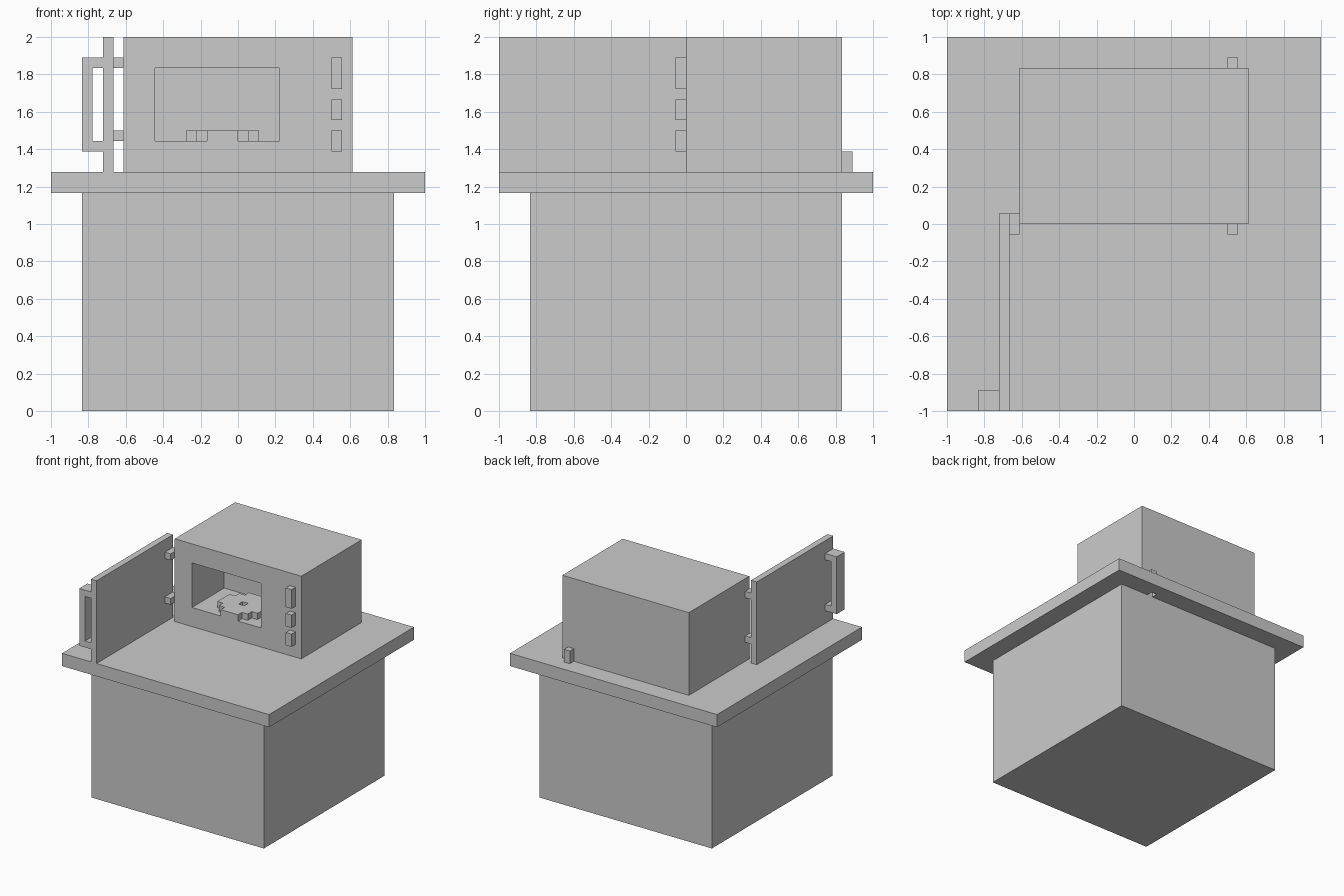
import bpy, bmesh

if "Cube" in bpy.data.objects:
    bpy.data.objects.remove(bpy.data.objects["Cube"])

U = 1 / 18  # size of one grid cell


def mesh_object(name, bm):
    bmesh.ops.recalc_face_normals(bm, faces=bm.faces)
    mesh = bpy.data.meshes.new(name)
    bm.to_mesh(mesh)
    bm.free()
    obj = bpy.data.objects.new(name, mesh)
    bpy.context.scene.collection.objects.link(obj)
    return obj


def box(name, x, y, z):
    """Box from (min, max) ranges in grid cells."""
    bm = bmesh.new()
    bmesh.ops.create_cube(bm, size=1)
    for v in bm.verts:
        for i, (lo, hi) in enumerate((x, y, z)):
            v.co[i] = (lo if v.co[i] < 0 else hi) * U
    return mesh_object(name, bm)


def prism(name, outline, z0, z1):
    """Extrude an xy outline upward."""
    bm = bmesh.new()
    face = bm.faces.new([bm.verts.new((x * U, y * U, z0 * U)) for x, y in outline])
    ext = bmesh.ops.extrude_face_region(bm, geom=[face])
    for v in ext["geom"]:
        if isinstance(v, bmesh.types.BMVert):
            v.co.z = z1 * U
    return mesh_object(name, bm)


def cut(obj, x, y, z):
    """Subtract a box and bake the result."""
    cutter = box("cutter", x, y, z)
    cutter.hide_render = True
    mod = obj.modifiers.new("cut", "BOOLEAN")
    mod.operation, mod.solver, mod.object = "DIFFERENCE", "EXACT", cutter
    dg = bpy.context.evaluated_depsgraph_get()
    baked = bpy.data.meshes.new_from_object(obj.evaluated_get(dg))
    obj.modifiers.clear()
    obj.data = baked
    bpy.data.objects.remove(cutter)


# Cabinet and countertop, with a cable hole at the back
box("cabinet", (-15, 15), (-15, 15), (0, 21))
top = box("countertop", (-18, 18), (-18, 18), (21, 23))
cut(top, (9, 10), (15, 16), (20, 24))

# Oven body with cooking cavity
body = box("oven_body", (-11, 11), (0, 15), (23, 36))
cut(body, (-8, 4), (-1, 8), (26, 33))

# Stepped round turntable with a centre hole
quarter = [(3.5, 1.5), (2.5, 1.5), (2.5, 2.5), (1.5, 2.5), (1.5, 3.5)]
outline = []
for _ in range(4):
    outline += quarter
    quarter = [(-y, x) for x, y in quarter]
plate = prism("turntable", [(x - 1.5, y + 3.5) for x, y in outline], 26, 27)
cut(plate, (-2, -1), (3, 4), (25, 28))

# Control buttons
for i, z in enumerate([(25, 27), (28, 30), (31, 34)]):
    box(f"button_{i + 1}", (9, 10), (-1, 0), z)

# Open door, hinges and handle
box("door", (-13, -12), (-18, 1), (23, 36))
for name, z in (("lower", 26), ("upper", 33)):
    box(f"{name}_hinge", (-12, -11), (-1, 1), (z, z + 1))
handle = box("door_handle", (-15, -13), (-18, -16), (25, 34))
cut(handle, (-14, -12), (-19, -15), (26, 33))

# Power cable stub behind the oven
box("power_cable", (9, 10), (15, 16), (23, 25))
